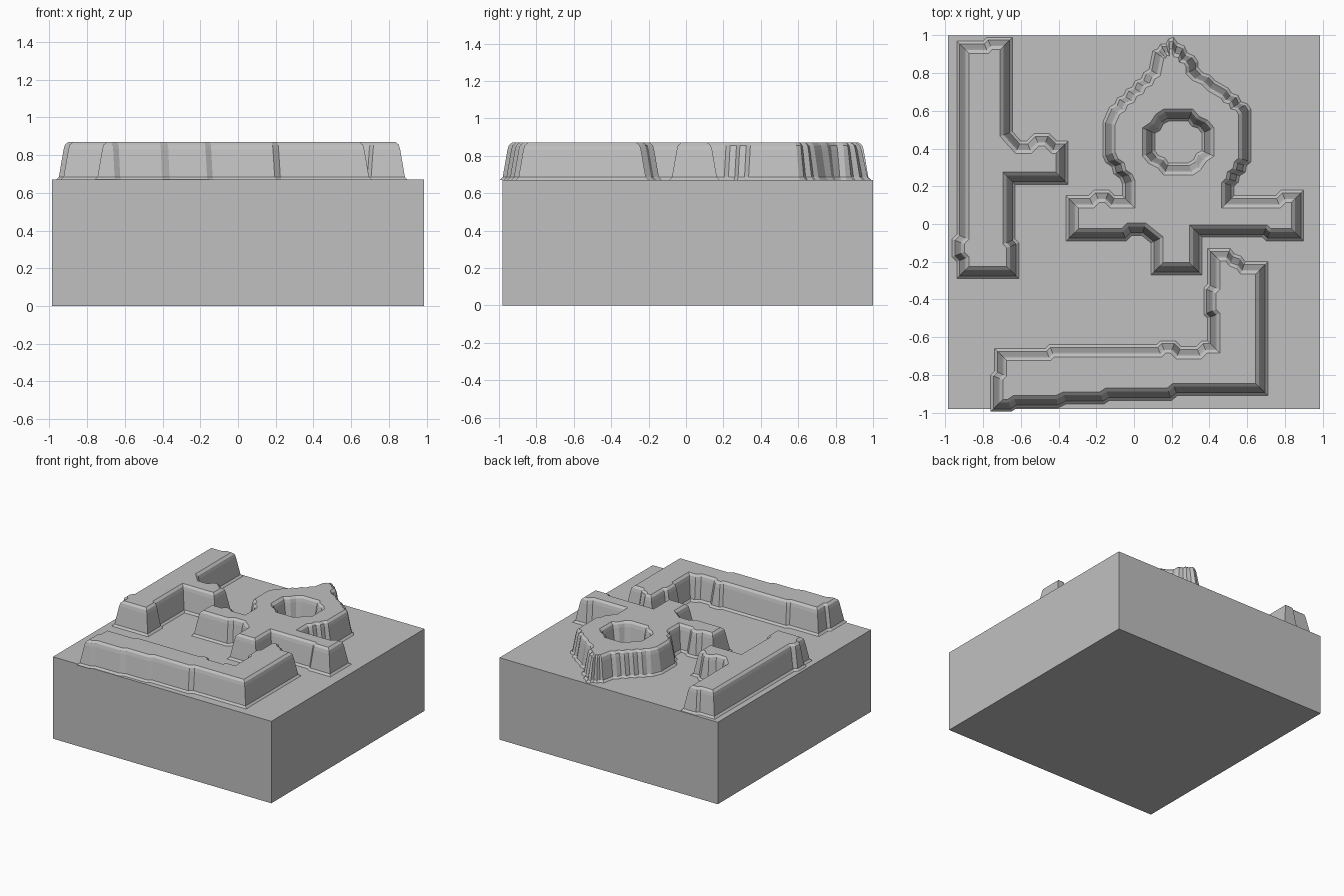
import bpy
import bmesh
import math
from mathutils import Vector

default_cube = bpy.data.objects.get("Cube")
if default_cube:
    bpy.data.objects.remove(default_cube, do_unlink=True)

# One plain grey for the whole model
grey = bpy.data.materials.new("plain_grey")
grey.use_nodes = True
colour = (0.53, 0.53, 0.53, 1)
grey.diffuse_color = colour
grey.node_tree.nodes["Principled BSDF"].inputs["Base Color"].default_value = colour

BASE_TOP = 0.67
# Wall profile: inset from the foot outline, height
WALL = [(0, BASE_TOP), (0.015, 0.685), (0.04, 0.83), (0.047, 0.855), (0.065, 0.87)]


def add_object(name, bm):
    bmesh.ops.recalc_face_normals(bm, faces=bm.faces)
    mesh = bpy.data.meshes.new(name)
    bm.to_mesh(mesh)
    bm.free()
    mesh.materials.append(grey)
    obj = bpy.data.objects.new(name, mesh)
    bpy.context.scene.collection.objects.link(obj)
    return obj


def edge_normal(a, b):
    """Normal on the right-hand side of an edge, which is the solid side."""
    d = (b - a).normalized()
    return Vector((d.y, -d.x))


def inset(points, amount):
    result = []
    for i, p in enumerate(points):
        n1 = edge_normal(points[i - 1], p)
        n2 = edge_normal(p, points[(i + 1) % len(points)])
        result.append(p + (n1 + n2) * amount / (1 + n1.dot(n2)))
    return result


def ribbed(points, foot):
    """Add small vertical ribs along the slanting edges of the foot outline."""
    result = []
    for i, p in enumerate(points):
        j = (i + 1) % len(points)
        q = points[j]
        span = foot[j] - foot[i]
        result.append(p)
        if min(abs(span.x), abs(span.y)) > 0.05:
            count = 2 * max(1, round(span.length / 0.08)) + 1
            normal = edge_normal(foot[i], foot[j])
            for k in range(1, count):
                shift = 0.007 if k % 2 else -0.007
                result.append(p.lerp(q, k / count) + normal * shift)
    return result


def relief(name, *outlines):
    """Raised shape with flared, rounded walls; later outlines are holes."""
    bm = bmesh.new()
    rims = []
    for outline in outlines:
        foot = [Vector(p) for p in outline]
        rings = []
        for amount, z in WALL:
            ring = ribbed(inset(foot, amount), foot)
            rings.append([bm.verts.new((p.x, p.y, z)) for p in ring])
        for low, high in zip(rings, rings[1:]):
            for i in range(len(low)):
                bm.faces.new((low[i - 1], low[i], high[i], high[i - 1]))
        top = rings[-1]
        rims += [bm.edges.get((top[i - 1], top[i])) for i in range(len(top))]
    bmesh.ops.triangle_fill(bm, edges=rims, use_beauty=True, normal=(0, 0, 1))
    return add_object(name, bm)


# Base block
bm = bmesh.new()
bmesh.ops.create_cube(bm, size=1)
for v in bm.verts:
    v.co = Vector((v.co.x * 1.975, v.co.y * 1.98 + 0.01, (v.co.z + 0.5) * BASE_TOP))
add_object("base_block", bm)

# Long bar with a side arm
relief("left_bar", [
    (-0.94, 0.97), (-0.80, 0.97), (-0.78, 0.99), (-0.645, 0.99),
    (-0.645, 0.49), (-0.60, 0.44), (-0.57, 0.44), (-0.53, 0.48),
    (-0.45, 0.48), (-0.41, 0.44), (-0.35, 0.44), (-0.35, 0.21),
    (-0.63, 0.21), (-0.63, -0.08), (-0.61, -0.10), (-0.61, -0.29),
    (-0.94, -0.29), (-0.94, -0.20), (-0.965, -0.175), (-0.965, -0.08),
    (-0.94, -0.055)])

# Pointed ring standing on a crossbar, with a faceted hole
hole = []
for i in range(8):
    angle = math.radians(45 * i + 22.5)
    hole.append((0.235 + 0.135 * math.cos(angle), 0.435 + 0.12 * math.sin(angle)))

relief("ring_and_crossbar", [
    (0.21, 0.99), (0.34, 0.86), (0.34, 0.83), (0.43, 0.76), (0.50, 0.72),
    (0.62, 0.61), (0.62, 0.33), (0.53, 0.20), (0.53, 0.15), (0.75, 0.15),
    (0.78, 0.18), (0.90, 0.18), (0.90, -0.09), (0.70, -0.09), (0.68, -0.07),
    (0.36, -0.07), (0.36, -0.27), (0.09, -0.27), (0.09, -0.10),
    (0.04, -0.06), (-0.01, -0.06), (-0.04, -0.09), (-0.36, -0.09),
    (-0.36, 0.15), (-0.24, 0.15), (-0.21, 0.18), (-0.13, 0.18),
    (-0.10, 0.15), (-0.06, 0.15), (-0.06, 0.21), (-0.165, 0.36),
    (-0.165, 0.54), (-0.13, 0.62), (0.08, 0.82), (0.10, 0.92)], hole)

# L-shaped bar along the front
relief("front_angle_bar", [
    (0.39, -0.13), (0.51, -0.13), (0.59, -0.20), (0.71, -0.20),
    (0.71, -0.91), (0.23, -0.91), (0.20, -0.935), (-0.13, -0.935),
    (-0.16, -0.955), (-0.36, -0.955), (-0.40, -0.975), (-0.62, -0.975),
    (-0.65, -0.995), (-0.76, -0.995), (-0.76, -0.80), (-0.74, -0.78),
    (-0.74, -0.66), (-0.47, -0.66), (-0.45, -0.64), (0.12, -0.64),
    (0.14, -0.62), (0.22, -0.62), (0.25, -0.65), (0.33, -0.65),
    (0.36, -0.62), (0.39, -0.62), (0.39, -0.50), (0.37, -0.48),
    (0.37, -0.34), (0.39, -0.32)])
